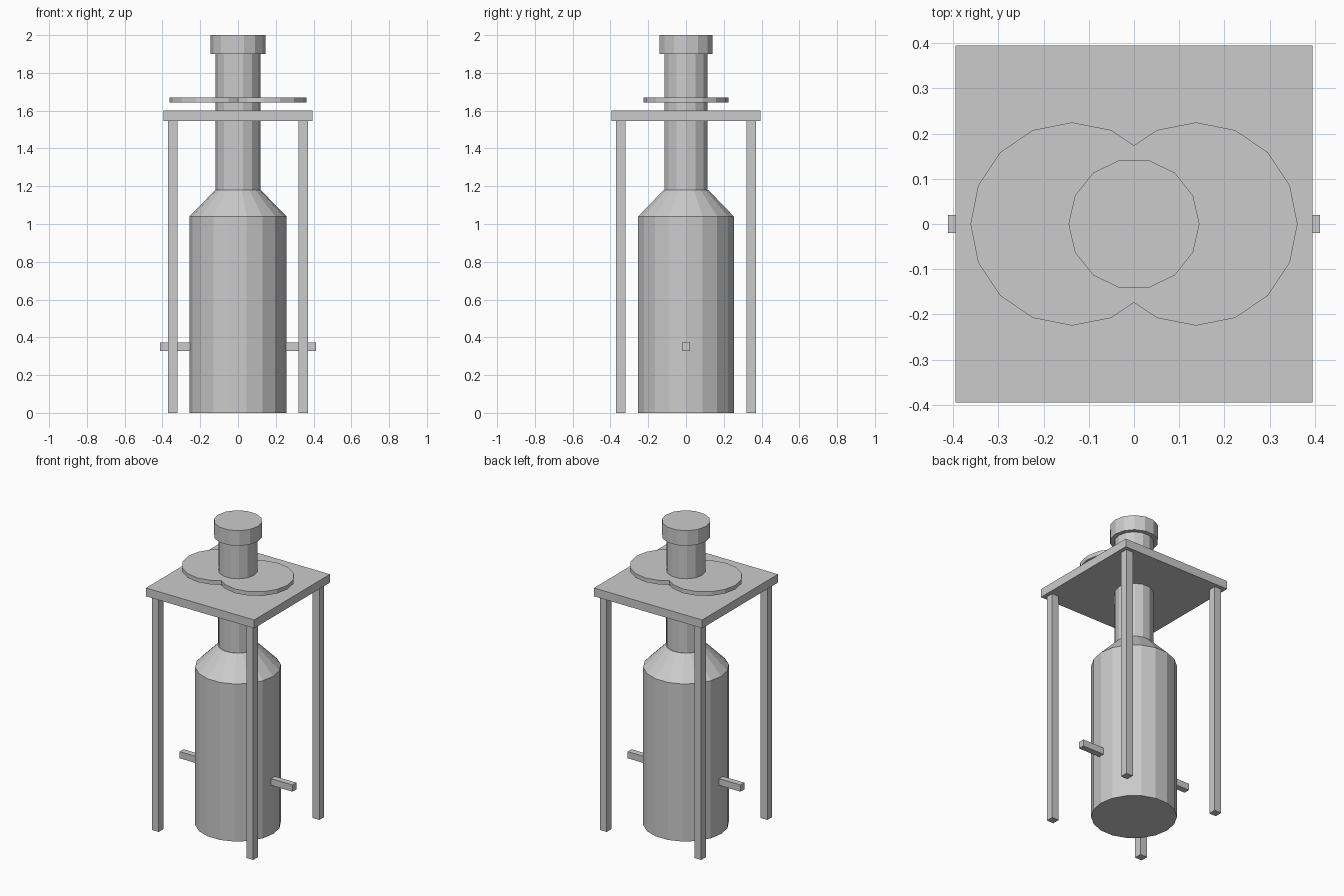
import bpy

if "Cube" in bpy.data.objects:
    bpy.data.objects.remove(bpy.data.objects["Cube"])


def frustum(name, sides, r_low, r_high, z_low, z_high, x=0.0):
    """Upright flat-faced prism or cone section with a vertex on +x."""
    verts, faces = [], []
    bpy.ops.mesh.primitive_cone_add(vertices=sides, radius1=r_low, radius2=r_high,
                                    depth=z_high - z_low,
                                    location=(x, 0, (z_low + z_high) / 2))
    ob = bpy.context.object
    ob.name = name
    # the primitive starts on +y: swap x and y so that a corner lies on +x
    for v in ob.data.vertices:
        v.co.x, v.co.y = v.co.y, v.co.x
    ob.data.flip_normals()
    return ob


def box(name, low, high):
    """Axis-aligned box between two corners."""
    bpy.ops.mesh.primitive_cube_add(size=1, location=[(a + b) / 2 for a, b in zip(low, high)])
    ob = bpy.context.object
    ob.name = name
    for v in ob.data.vertices:
        v.co = [c * (b - a) for c, a, b in zip(v.co, low, high)]
    return ob


# Bottle-shaped tank
frustum("tank_body", 18, 0.257, 0.257, 0.0, 1.04)
frustum("tank_shoulder", 18, 0.257, 0.12, 1.04, 1.18)
frustum("tank_neck", 14, 0.118, 0.118, 1.17, 1.90)
frustum("neck_cap", 14, 0.145, 0.145, 1.90, 2.0)

# Stand: square plate on four legs
box("stand_plate", (-0.395, -0.395, 1.545), (0.395, 0.395, 1.60))
for sx, x_side in ((-1, "left"), (1, "right")):
    for sy, y_side in ((-1, "front"), (1, "back")):
        x, y = sx * 0.345, sy * 0.345
        box(f"{y_side}_{x_side}_leg", (x - 0.025, y - 0.025, 0.0), (x + 0.025, y + 0.025, 1.545))

    # Overlapping discs above the plate
    frustum(f"{x_side}_disc", 16, 0.225, 0.225, 1.643, 1.67, sx * 0.137)

    # Side pegs low on the tank
    x = sx * 0.332
    box(f"{x_side}_peg", (x - 0.08, -0.02, 0.328), (x + 0.08, 0.02, 0.372))
